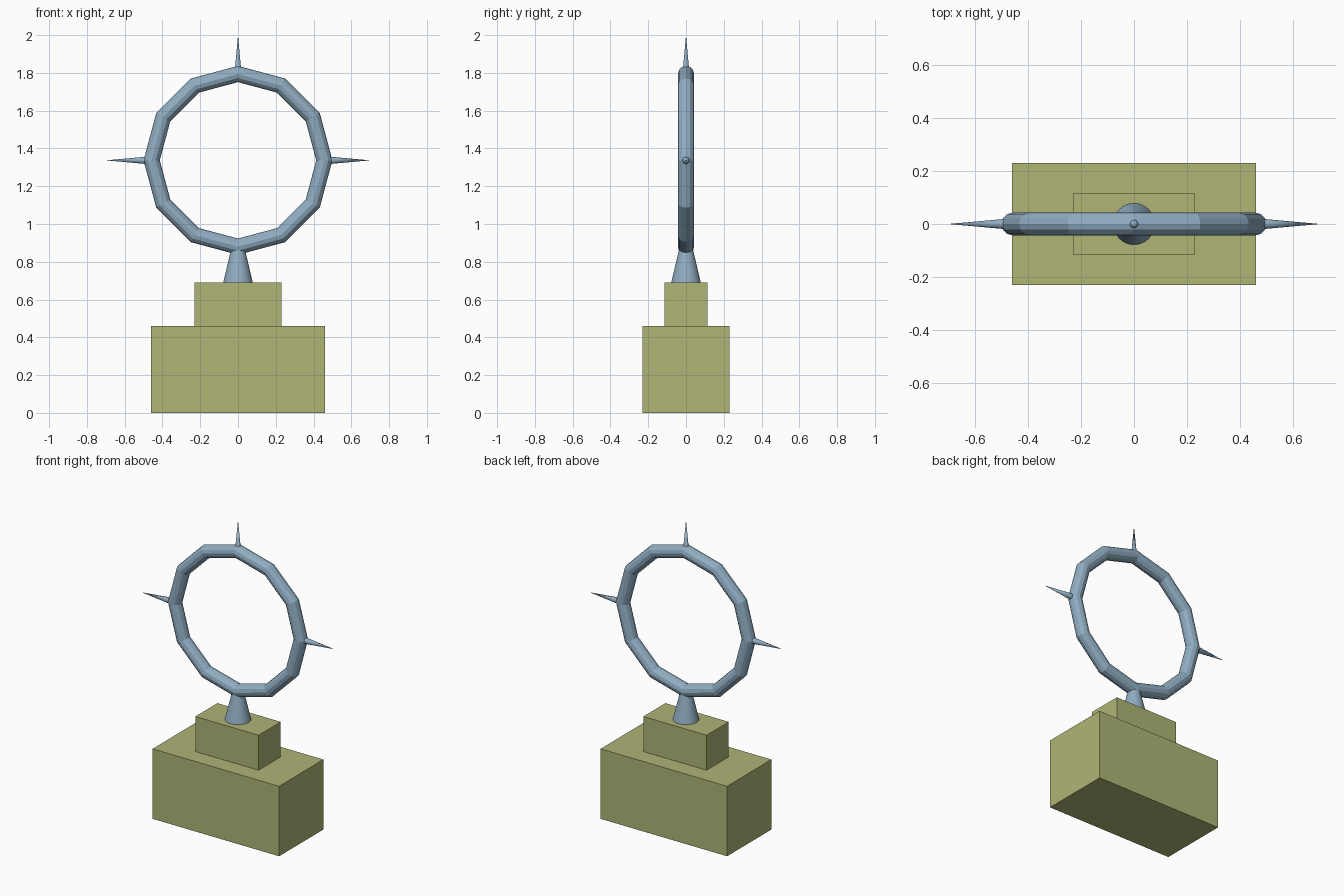
import bpy
from math import pi

if "Cube" in bpy.data.objects:
    bpy.data.objects.remove(bpy.data.objects["Cube"])

RING_Z = 1.337


def colour(name, rgb):
    mat = bpy.data.materials.new(name)
    mat.diffuse_color = (*rgb, 1)
    mat.use_nodes = True
    mat.node_tree.nodes["Principled BSDF"].inputs["Base Color"].default_value = mat.diffuse_color
    return mat


olive = colour("olive", (0.43, 0.46, 0.18))
steel = colour("steel_blue", (0.28, 0.42, 0.54))


def finish(name, mat):
    obj = bpy.context.object
    obj.name = name
    obj.data.materials.append(mat)
    return obj


def block(name, size, z_bottom):
    bpy.ops.mesh.primitive_cube_add(size=1, location=(0, 0, z_bottom + size[2] / 2))
    bpy.context.object.scale = size
    bpy.ops.object.transform_apply(location=False, rotation=False)
    finish(name, olive)


def cone(name, r1, r2, depth, loc, tilt=0, sides=32):
    bpy.ops.mesh.primitive_cone_add(vertices=sides, radius1=r1, radius2=r2, depth=depth,
                                    location=loc, rotation=(0, tilt, 0))
    finish(name, steel)
    bpy.ops.object.shade_smooth_by_angle(angle=pi / 6)


# Stepped pedestal
block("lower_plinth", (0.92, 0.46, 0.46), 0)
block("upper_plinth", (0.46, 0.23, 0.23), 0.46)

# Tapered stem carrying the ring
cone("stem", 0.078, 0.036, 0.18, (0, 0, 0.78))

# Upright twelve-segment ring
bpy.ops.mesh.primitive_torus_add(major_segments=12, minor_segments=12, major_radius=0.457,
                                 minor_radius=0.043, location=(0, 0, RING_Z),
                                 rotation=(pi / 2, 0, 0))
finish("ring", steel)

# Spikes at the top and both sides
cone("top_spike", 0.018, 0, 0.20, (0, 0, 1.90))
for side, sign in (("left", -1), ("right", 1)):
    cone(side + "_spike", 0.019, 0, 0.21, (sign * 0.595, 0, RING_Z), sign * pi / 2)
